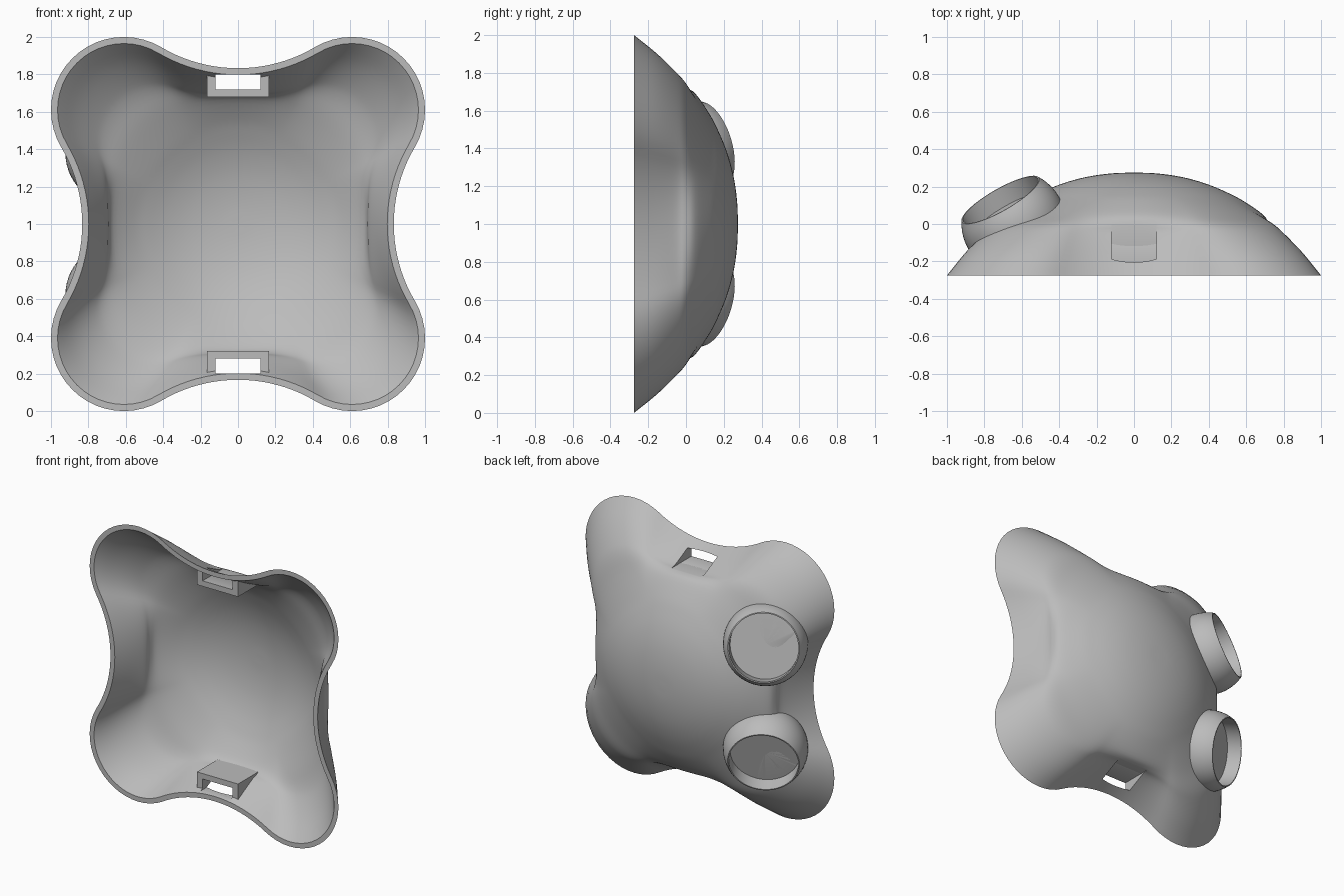
import bpy, bmesh
from math import sin, cos, pi, atan2, hypot, sqrt
from mathutils import Vector, Matrix

if "Cube" in bpy.data.objects:
    bpy.data.objects.remove(bpy.data.objects["Cube"])

grey = bpy.data.materials.new("plain grey")
grey.use_nodes = True
grey.diffuse_color = (0.5, 0.5, 0.5, 1)
grey.node_tree.nodes["Principled BSDF"].inputs["Base Color"].default_value = (0.5, 0.5, 0.5, 1)

LOBE, LOBE_R, VALLEY = 0.61, 0.39, 1.64
FRONT = -0.275
# From apex to rim: depth, radius of the round share, scale of the lobed share
DEPTH = [.275, .272, .261, .241, .21, .17, .125, .05, 0, -.05, -.15, FRONT]
ROUND = [0, .1, .2, .3, .4, .495, .565, .54, .36, .21, .08, 0]
LOBED = [0, 0, 0, 0, 0, 0, .02, .18, .43, .62, .83, 1]


def make(name, bm):
    bmesh.ops.recalc_face_normals(bm, faces=bm.faces)
    mesh = bpy.data.meshes.new(name)
    bm.to_mesh(mesh)
    bm.free()
    mesh.materials.append(grey)
    ob = bpy.data.objects.new(name, mesh)
    bpy.context.collection.objects.link(ob)
    return ob


def activate(ob):
    bpy.ops.object.select_all(action='DESELECT')
    ob.select_set(True)
    bpy.context.view_layer.objects.active = ob


def cut(ob, cutter):
    mod = ob.modifiers.new("cut", 'BOOLEAN')
    mod.operation, mod.solver, mod.object = 'DIFFERENCE', 'EXACT', cutter
    activate(ob)
    bpy.ops.object.modifier_apply(modifier=mod.name)


def sample(values, t):
    """Smooth curve through evenly spaced values."""
    n = len(values) - 1
    i = min(int(t * n), n - 1)
    u = t * n - i
    b, c = values[i], values[i + 1]
    a = values[i - 1] if i else 2 * b - c
    d = values[i + 2] if i + 2 <= n else 2 * c - b
    return b + .5 * u * (c - a + u * (2*a - 5*b + 4*c - d + u * (3*(b - c) + d - a)))


def outline(inset, steps=20):
    """Four lobes joined by tangent hollows, as (x, z)."""
    a = atan2(LOBE, VALLEY - LOBE)
    r = LOBE_R - inset
    big = hypot(LOBE, VALLEY - LOBE) - r
    pts = []
    for k in range(4):
        quarter = []
        for i in range(steps):
            p = a * (2 * i / steps - 1)
            quarter.append((big * sin(p), VALLEY - big * cos(p)))
        for i in range(steps):
            p = -a + (pi / 2 + 2 * a) * i / steps
            quarter.append((LOBE + r * sin(p), LOBE + r * cos(p)))
        for x, z in quarter:
            for _ in range(k):
                x, z = z, -x
            pts.append((x, z))
    return pts


def bridge(bm, one, two):
    n = len(one)
    for i in range(n):
        bm.faces.new((one[i], one[(i + 1) % n], two[(i + 1) % n], two[i]))


def fan(bm, ring, tip):
    for i in range(len(ring)):
        bm.faces.new((ring[i], ring[(i + 1) % len(ring)], tip))


def dome(bm, inset, drop, rings=44):
    """Round at the apex, blending to the lobed outline; returns the rim ring."""
    pts = outline(inset)
    prev = None
    for j in range(1, rings + 1):
        t = j / rings
        y = sample(DEPTH, t) - drop * (1 - t ** 4)
        disc, lobed = sample(ROUND, t) * (1 - inset), sample(LOBED, t)
        ring = []
        for x, z in pts:
            k = disc / hypot(x, z) + lobed
            ring.append(bm.verts.new((x * k, y, 1 + z * k)))
        if prev:
            bridge(bm, prev, ring)
        else:
            fan(bm, ring, bm.verts.new((0, DEPTH[0] - drop, 1)))
        prev = ring
    return prev


def lathe(name, profile, matrix, n=64):
    """Revolve (radius, height) points that begin and end on the axis."""
    bm = bmesh.new()
    rings = [[bm.verts.new((r * cos(2*pi*i/n), r * sin(2*pi*i/n), h)) for i in range(n)]
             for r, h in profile[1:-1]]
    for one, two in zip(rings, rings[1:]):
        bridge(bm, one, two)
    for ring, end in ((rings[0], profile[0]), (rings[-1], profile[-1])):
        fan(bm, ring, bm.verts.new((0, 0, end[1])))
    bm.transform(matrix)
    return make(name, bm)


def prism(name, section, half):
    """Extrude a (y, z) section from -half to half in x."""
    bm = bmesh.new()
    ends = [[bm.verts.new((x, y, z)) for y, z in section] for x in (-half, half)]
    bridge(bm, *ends)
    for end in ends:
        bm.faces.new(end)
    return make(name, bm)


# Thin dished shell, open at the front
bm = bmesh.new()
outer = dome(bm, 0, 0)
inner = dome(bm, 0.035, 0.03)
bridge(bm, outer, inner)
shell = make("shell", bm)

# Helper volume that keeps the cups out of the hollow
bm = bmesh.new()
rim = dome(bm, 0.025, 0.02)
front = [bm.verts.new((v.co.x, FRONT - 0.1, v.co.z)) for v in rim]
bridge(bm, rim, front)
fan(bm, front, bm.verts.new((0, FRONT - 0.1, 1)))
hollow = make("hollow_cutter", bm)
helpers = [hollow]
parts = [shell]

# Two round cups on the right side, tilted outwards
BALL, TOP, FLOOR, BORE = 0.28, 0.148, 0.045, 0.23
lip = atan2(TOP, sqrt(BALL**2 - TOP**2))
for side, label in ((1, "upper"), (-1, "lower")):
    axis = Vector((-0.48, 0.84, 0.25 * side))
    place = Matrix.Translation((-0.643, 0.005, 1 + 0.38 * side)) @ axis.to_track_quat('Z', 'Y').to_matrix().to_4x4()
    curve = [(BALL * cos(a), BALL * sin(a)) for a in
             (-pi / 2 + (lip + pi / 2) * i / 20 for i in range(21))]
    cup = lathe(label + "_cup", curve + [(BORE, TOP), (BORE, FLOOR), (0, FLOOR)], place)
    bore = lathe(label + "_bore_cutter", [(0, FLOOR), (BORE, FLOOR), (BORE, 0.4), (0, 0.4)], place)
    cut(cup, hollow)
    cut(shell, bore)
    parts.append(cup)
    helpers.append(bore)

# Strap slots at top and bottom, each with a wedge-shaped housing
for side, label in ((1, "top"), (-1, "bottom")):
    def at(points):
        return [(y, 1 + side * r) for y, r in points]
    housing = prism(label + "_slot_housing", at([(-.235, .68), (.015, .68), (-.06, .715), (-.235, .805)]), 0.165)
    slot = prism(label + "_slot_cutter", at([(-.5, .72), (.3, .72), (.3, .798), (-.5, .798)]), 0.12)
    cut(housing, slot)
    cut(shell, slot)
    parts.append(housing)
    helpers.append(slot)

for ob in helpers:
    bpy.data.objects.remove(ob)
for ob in parts:
    activate(ob)
    bpy.ops.object.shade_smooth_by_angle(angle=pi / 6)
